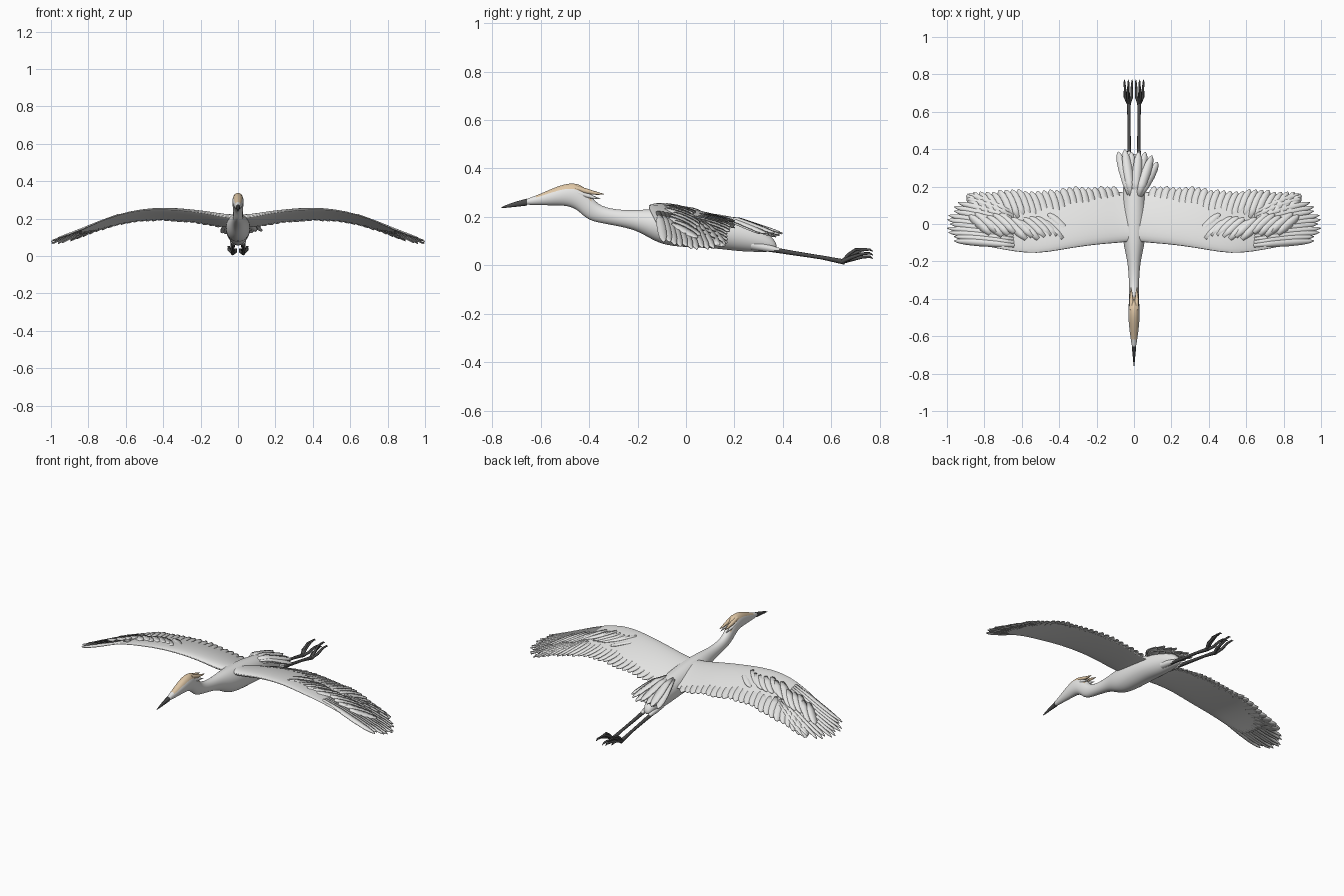
import bpy, bmesh, math, random
from mathutils import Vector

random.seed(4)
if "Cube" in bpy.data.objects:
    bpy.data.objects.remove(bpy.data.objects["Cube"])


def material(name, rgb):
    m = bpy.data.materials.new(name)
    m.use_nodes = True
    m.diffuse_color = (*rgb, 1)
    bsdf = m.node_tree.nodes["Principled BSDF"]
    bsdf.inputs["Base Color"].default_value = (*rgb, 1)
    bsdf.inputs["Roughness"].default_value = 0.8
    return m


WHITE = material("plumage_white", (0.8, 0.8, 0.79))
BUFF = material("crown_buff", (0.74, 0.57, 0.38))
DARK = material("dark_grey", (0.07, 0.07, 0.07))


def finish(name, bm, mats, subsurf=0, mirror=False, thick=0, angle=40):
    bmesh.ops.recalc_face_normals(bm, faces=bm.faces)
    me = bpy.data.meshes.new(name)
    bm.to_mesh(me)
    bm.free()
    ob = bpy.data.objects.new(name, me)
    bpy.context.collection.objects.link(ob)
    for m in mats:
        me.materials.append(m)
    if mirror:
        ob.modifiers.new("mirror", 'MIRROR')
    if thick:
        mod = ob.modifiers.new("thickness", 'SOLIDIFY')
        mod.thickness, mod.offset = thick, 0
    if subsurf:
        mod = ob.modifiers.new("smooth", 'SUBSURF')
        mod.levels = mod.render_levels = subsurf
    bpy.ops.object.select_all(action='DESELECT')
    ob.select_set(True)
    bpy.context.view_layer.objects.active = ob
    bpy.ops.object.shade_smooth_by_angle(angle=math.radians(angle))
    return ob


def loft(bm, rings, cap_start=True, cap_end=True):
    rows = [[bm.verts.new(p) for p in r] for r in rings]
    n = len(rows[0])
    for a, b in zip(rows, rows[1:]):
        for i in range(n):
            bm.faces.new((a[i], a[(i + 1) % n], b[(i + 1) % n], b[i]))
    if cap_start:
        bm.faces.new(rows[0])
    if cap_end:
        bm.faces.new(rows[-1])


def ellipse(y, low, high, rx, n=16):
    mid, rz = (low + high) / 2, (high - low) / 2
    return [(rx * math.cos(2 * math.pi * (i + .5) / n), y,
             mid + rz * math.sin(2 * math.pi * (i + .5) / n)) for i in range(n)]


def interp(x, table, col):
    for a, b in zip(table, table[1:]):
        if x <= b[0]:
            f = max(0, (x - a[0]) / (b[0] - a[0]))
            return a[col] + f * (b[col] - a[col])
    return table[-1][col]


# Head, neck and body: y, bottom, top, half width
BODY = [(-.67, .25, .272, .010), (-.62, .249, .287, .017), (-.56, .247, .315, .026),
        (-.50, .247, .338, .031), (-.455, .235, .341, .031), (-.42, .20, .327, .028),
        (-.39, .183, .285, .026), (-.355, .175, .243, .026), (-.27, .160, .228, .029),
        (-.19, .140, .23, .037), (-.11, .083, .235, .058), (0, .073, .23, .068),
        (.12, .070, .215, .067), (.21, .057, .20, .058), (.30, .054, .165, .045),
        (.36, .056, .115, .028), (.375, .065, .085, .012)]
bm = bmesh.new()
loft(bm, [ellipse(*r) for r in BODY])
bmesh.ops.recalc_face_normals(bm, faces=bm.faces)
for f in bm.faces:
    c = f.calc_center_median()
    f.material_index = int(-.63 < c.y < -.38 and f.normal.z > .33 and c.z > .27)
finish("body", bm, [WHITE, BUFF], subsurf=2, angle=60)

# Beak
bm = bmesh.new()
loft(bm, [ellipse(*r, n=10) for r in [(-.655, .247, .276, .0125), (-.70, .242, .264, .008),
                                      (-.74, .238, .250, .004), (-.762, .237, .240, .001)]])
finish("beak", bm, [DARK])

# Wing plan: x, leading y, trailing y, leading z, thickness
WING = [(0, -.09, .19, .215, .03), (.07, -.10, .205, .218, .03), (.14, -.105, .205, .232, .026),
        (.25, -.115, .20, .25, .022), (.4, -.14, .185, .262, .018), (.52, -.16, .18, .255, .014),
        (.64, -.148, .178, .23, .011), (.76, -.125, .175, .185, .007), (.86, -.107, .165, .142, .004),
        (1, -.06, .10, .088, .003)]


def wing_z(x, y):
    lead, trail = interp(x, WING, 1), interp(x, WING, 2)
    t = min(1, max(0, (y - lead) / (trail - lead)))
    drop = .065 - .03 * max(0, x - .5) * 2
    return interp(x, WING, 3) - .008 - drop * t ** 1.3


bm = bmesh.new()
rings = []
for x, lead, trail, z, th in WING[:-1]:
    back = trail - (.03 if x < .8 else .06)
    upper, lower = [], []
    for t in (0, .06, .2, .4, .6, .8, 1):
        y = lead + t * (back - lead)
        h = th * (2.6 * math.sqrt(t) * (1 - t) + .12)
        upper.append((x, y, wing_z(x, y) + h * .7))
        lower.append((x, y, wing_z(x, y) - h * .7))
    rings.append(upper + lower[::-1])
loft(bm, rings, cap_start=False)
finish("wings", bm, [WHITE], subsurf=1, mirror=True)

# Feather blades that follow a height function
PROFILE = [(0, .5), (.3, .9), (.6, 1), (.82, .85), (.94, .5), (1, .08)]


def feather(bm, base, tip, width, height, roll=0.0, lift=0.0):
    base, tip = Vector(base), Vector(tip)
    side = Vector((-(tip - base).y, (tip - base).x)).normalized()
    rows = []
    for t, w in PROFILE:
        mid = base.lerp(tip, t)
        row = []
        for k in (-1, 0, 1):
            p = mid + side * k * w * width / 2
            z = height(p.x, p.y) + lift + roll * k * w * width / 2 + (.002 if k == 0 else 0)
            row.append(bm.verts.new((p.x, p.y, z)))
        rows.append(row)
    for a, b in zip(rows, rows[1:]):
        for i in (0, 1):
            bm.faces.new((a[i], a[i + 1], b[i + 1], b[i]))


# Flight feathers fanned around the wing tip
bm = bmesh.new()
count = 12
for i in range(count):
    f = i / (count - 1)
    y = -.09 + .25 * f
    tip = (1 - 4.6 * y * y - (.018 if i % 3 == 1 else 0), y)
    feather(bm, (.64 + .02 * f, -.115 + .18 * f), tip, .036, wing_z, .22, .002)
finish("primary_feathers", bm, [WHITE], mirror=True, thick=.004)

# Trailing edge feathers
bm = bmesh.new()
count = 24
for i in range(count):
    x = .10 + .78 * i / (count - 1)
    y = interp(x, WING, 2) + random.uniform(-.008, .008)
    lean = .02 + .09 * max(0, x - .3)
    feather(bm, (x - lean, y - .15), (x + .01, y), .05, wing_z, .14, .001)
finish("secondary_feathers", bm, [WHITE], mirror=True, thick=.004)

# Covert feathers over the outer wing
bm = bmesh.new()
count = 14
for i in range(count):
    x = .42 + .42 * i / (count - 1)
    lead, trail = interp(x, WING, 1), interp(x, WING, 2)
    y = lead + (trail - lead) * random.uniform(.5, .62)
    feather(bm, (x - .07, y - .10), (x + .04, y), .045, wing_z, .12, .008)
finish("covert_feathers", bm, [WHITE], mirror=True, thick=.003)


# Tail fan
def tail_z(x, y):
    return .205 - .33 * max(0, y - .2) - 1.2 * x * x


bm = bmesh.new()
TIPS = [(-.085, .385), (-.05, .397), (-.015, .385), (.025, .385), (.06, .385), (.095, .365), (.125, .33)]
for i, tip in enumerate(TIPS):
    feather(bm, (tip[0] * .25, .15), tip, .048, tail_z, .12, -.012 + .006 * (i % 2))
    feather(bm, (tip[0] * .3, .17), (tip[0] * .75, tip[1] - .025), .05, tail_z, -.1, -.028)
finish("tail_feathers", bm, [WHITE], thick=.006)


# Tapered tubes for legs, toes and crest
def tube(name, points, mat):
    cu = bpy.data.curves.new(name, 'CURVE')
    cu.dimensions = '3D'
    cu.bevel_depth, cu.bevel_resolution, cu.use_fill_caps = 1, 2, True
    sp = cu.splines.new('POLY')
    sp.points.add(len(points) - 1)
    for p, (x, y, z, r) in zip(sp.points, points):
        p.co, p.radius = (x, y, z, 1), r
    cu.materials.append(mat)
    ob = bpy.data.objects.new(name, cu)
    bpy.context.collection.objects.link(ob)


for side, s in (("left", 1), ("right", -1)):
    tube(side + "_thigh", [(s * .024, .27, .085, .02), (s * .026, .33, .073, .016),
                           (s * .026, .385, .063, .009)], WHITE)
    tube(side + "_leg", [(s * .026, .34, .068, .011), (s * .026, .45, .05, .009),
                         (s * .027, .56, .033, .008), (s * .028, .655, .014, .011)], DARK)
    # Three long front toes and a hind toe
    for part, dx, rise in (("inner", -.016, .02), ("middle", .002, .05), ("outer", .02, .034)):
        x = s * (.028 + dx)
        tube(side + "_" + part + "_toe",
             [(s * .028, .64, .014, .009), (x, .68, .012 + rise * .6, .008),
              (x, .725, .014 + rise, .0065), (x + s * dx * .15, .758, .016 + rise, .005),
              (x + s * dx * .1, .772, .008 + rise, .001)], DARK)
    tube(side + "_hind_toe", [(s * .03, .645, .014, .008), (s * .034, .67, .045, .007),
                              (s * .034, .70, .066, .006), (s * .03, .745, .068, .004),
                              (s * .03, .768, .06, .001)], DARK)
    # Crest plumes behind the crown
    tube(side + "_upper_crest", [(s * .012, -.46, .32, .012), (s * .014, -.41, .306, .011),
                                 (s * .015, -.365, .297, .006), (s * .016, -.338, .294, .001)], BUFF)
    tube(side + "_lower_crest", [(s * .016, -.45, .30, .012), (s * .018, -.40, .286, .009),
                                 (s * .018, -.352, .274, .001)], WHITE)
